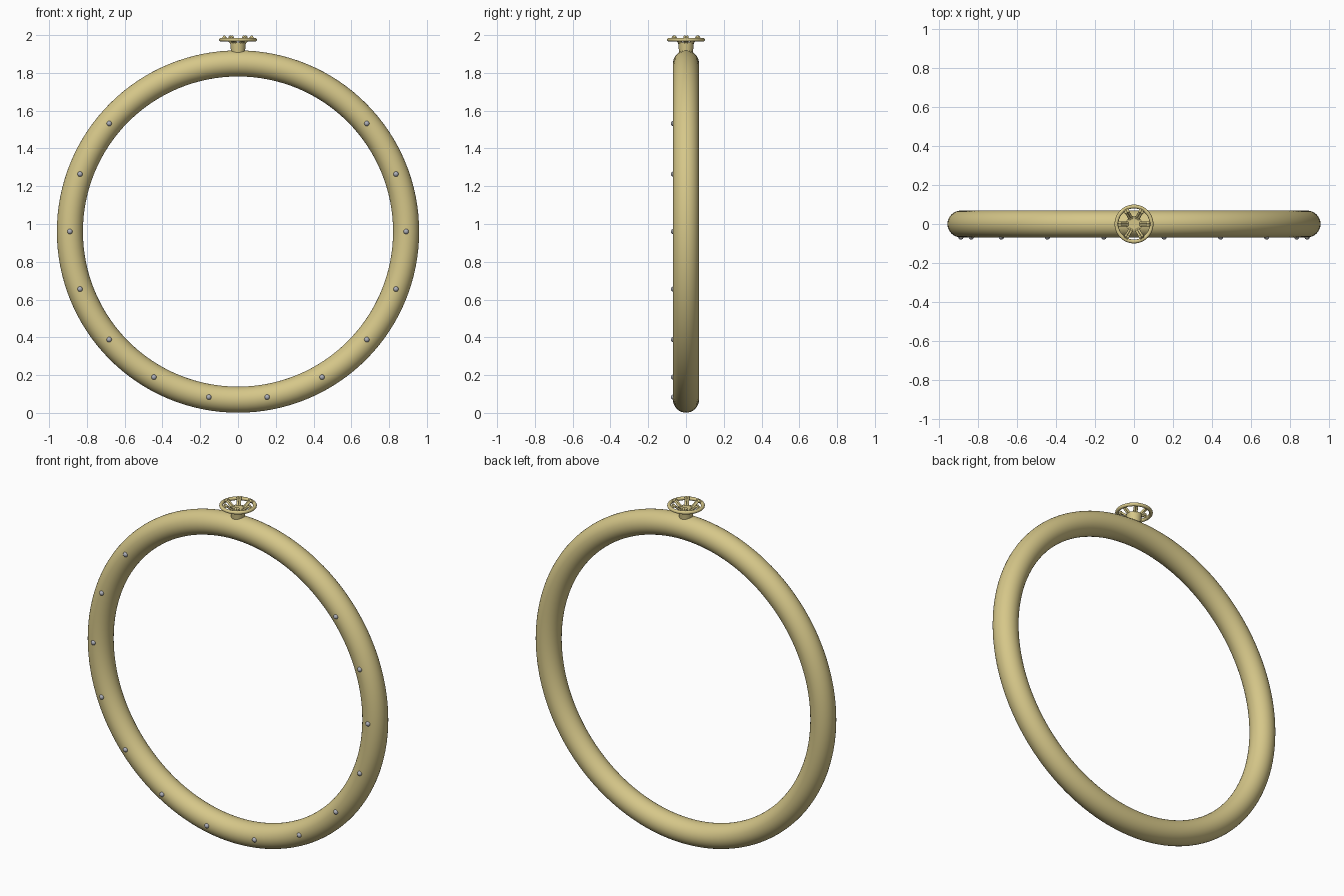
import bpy
from math import sin, cos, pi, radians
from mathutils import Vector

cube = bpy.data.objects.get("Cube")
if cube:
    bpy.data.objects.remove(cube, do_unlink=True)

RING_Z, RING_R, TUBE_R = 0.96, 0.89, 0.069
WHEEL_Z = 1.976


def material(name, color):
    m = bpy.data.materials.new(name)
    m.use_nodes = True
    m.diffuse_color = color
    m.node_tree.nodes["Principled BSDF"].inputs["Base Color"].default_value = color
    return m


gold = material("pale gold", (0.67, 0.57, 0.25, 1))
silver = material("silver grey", (0.42, 0.43, 0.48, 1))


def finish(name, mat):
    ob = bpy.context.object
    ob.name = name
    ob.data.materials.append(mat)
    bpy.ops.object.shade_smooth_by_angle(angle=radians(40))
    return ob


def ball(name, loc, radius, mat):
    bpy.ops.mesh.primitive_uv_sphere_add(segments=16, ring_count=10, radius=radius, location=loc)
    return finish(name, mat)


def rod(name, a, b, radius, mat):
    a, b = Vector(a), Vector(b)
    d = b - a
    bpy.ops.mesh.primitive_cylinder_add(vertices=12, radius=radius, depth=d.length, location=(a + b) / 2,
                                        rotation=d.to_track_quat('Z', 'Y').to_euler())
    return finish(name, mat)


# Large upright ring
bpy.ops.mesh.primitive_torus_add(major_segments=128, minor_segments=32, major_radius=RING_R,
                                 minor_radius=TUBE_R, location=(0, 0, RING_Z), rotation=(pi / 2, 0, 0))
finish("main_ring", gold)

# Studs along the front, mirrored left and right
for side, label in ((1, "left"), (-1, "right")):
    for i, deg in enumerate(range(-80, 41, 20)):
        a = radians(deg)
        ball(f"stud_{label}_{i}", (side * RING_R * cos(a), -0.066, RING_Z + RING_R * sin(a)), 0.014, silver)

# Neck and hub on top of the ring
bpy.ops.mesh.primitive_cone_add(vertices=32, radius1=0.036, radius2=0.042, depth=0.06, location=(0, 0, 1.932))
finish("neck", gold)

# Hand wheel rim
bpy.ops.mesh.primitive_torus_add(major_segments=64, minor_segments=16, major_radius=0.09,
                                 minor_radius=0.01, location=(0, 0, WHEEL_Z))
finish("wheel_rim", gold)

# Six paired spokes rising from the hub to the rim, with rounded ends
for i in range(6):
    a = i * pi / 3
    out, tan = Vector((cos(a), sin(a), 0)), Vector((-sin(a), cos(a), 0))
    for s in (-1, 1):
        shift = tan * s * 0.006
        inner = out * 0.034 + shift + Vector((0, 0, 1.958))
        outer = out * 0.072 + shift + Vector((0, 0, 1.99))
        rim = out * 0.088 + shift + Vector((0, 0, WHEEL_Z))
        rod(f"spoke_{i}_{s}", inner, outer, 0.006, gold)
        rod(f"spoke_tip_{i}_{s}", outer, rim, 0.006, gold)
        ball(f"spoke_bend_{i}_{s}", outer, 0.008, gold)
        ball(f"spoke_root_{i}_{s}", inner, 0.008, gold)
